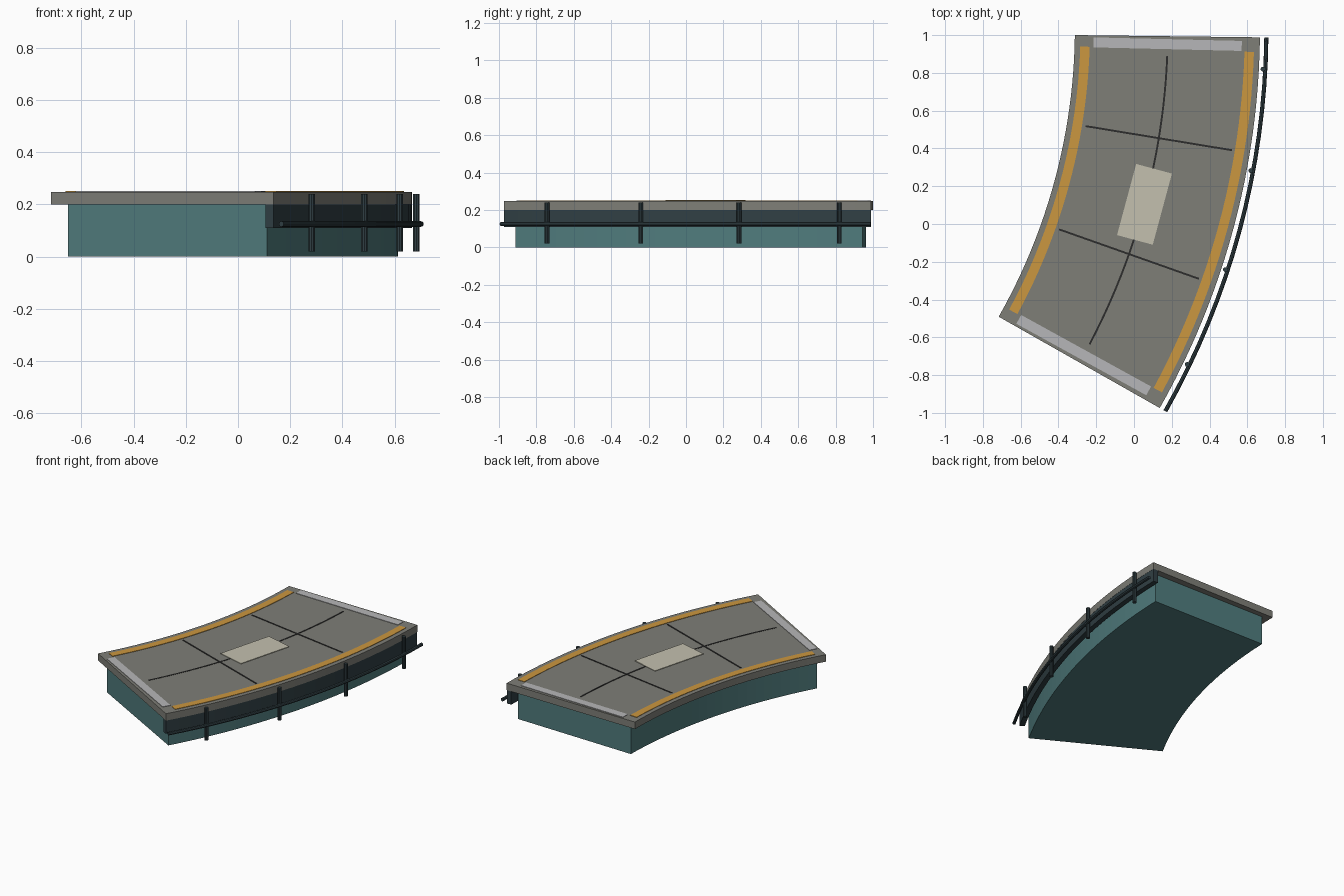
import bpy, bmesh
from math import radians, sin, cos, pi
from mathutils import Matrix

if "Cube" in bpy.data.objects:
    bpy.data.objects.remove(bpy.data.objects["Cube"])

CX, CY = -3.413, 1.038          # centre of the curve's arc
A0, A1 = -29.55, -0.7           # start and end angle of the platform
RM = 3.592                      # centre line radius


def mat(name, rgb):
    m = bpy.data.materials.new(name)
    m.diffuse_color = (*rgb, 1)
    m.use_nodes = True
    m.node_tree.nodes["Principled BSDF"].inputs["Base Color"].default_value = m.diffuse_color
    return m


concrete = mat("concrete", (0.21, 0.21, 0.185))
teal = mat("teal", (0.08, 0.20, 0.205))
dark = mat("dark_steel", (0.03, 0.05, 0.058))
orange = mat("orange", (0.60, 0.31, 0.05))
white = mat("pale_grey", (0.47, 0.47, 0.48))
cream = mat("cream", (0.55, 0.53, 0.43))
black = mat("joint_black", (0.025, 0.025, 0.025))


def polar(r, a, z=0.0):
    return (CX + r * cos(radians(a)), CY + r * sin(radians(a)), z)


def finish(bm, name, material):
    bmesh.ops.recalc_face_normals(bm, faces=bm.faces[:])
    me = bpy.data.meshes.new(name)
    bm.to_mesh(me)
    bm.free()
    ob = bpy.data.objects.new(name, me)
    bpy.context.collection.objects.link(ob)
    me.materials.append(material)
    return ob


def sweep(name, profile, a0, a1, material, seg=24):
    """Sweep a closed (radius, z) profile along the arc, with end caps."""
    bm = bmesh.new()
    rings = [[bm.verts.new(polar(r, a0 + (a1 - a0) * i / seg, z)) for r, z in profile]
             for i in range(seg + 1)]
    n = len(profile)
    for p, q in zip(rings, rings[1:]):
        for j in range(n):
            bm.faces.new((p[j], p[(j + 1) % n], q[(j + 1) % n], q[j]))
    bm.faces.new(rings[0])
    bm.faces.new(rings[-1])
    return finish(bm, name, material)


def arc_slab(name, r0, r1, z0, z1, a0, a1, material):
    return sweep(name, [(r0, z0), (r1, z0), (r1, z1), (r0, z1)], a0, a1, material)


def radial_box(name, a, length, width, z0, z1, material):
    """Straight box on the centre line, its length pointing along the radius."""
    bm = bmesh.new()
    bmesh.ops.create_cube(bm, size=1, matrix=Matrix.Translation(polar(RM, a, (z0 + z1) / 2))
                          @ Matrix.Rotation(radians(a), 4, 'Z')
                          @ Matrix.Diagonal((length, width, z1 - z0, 1)))
    return finish(bm, name, material)


# Main masses: base, deck and outer fascia
arc_slab("base", 3.157, 4.027, 0, 0.2, -28.95, -1.35, teal)
arc_slab("deck", 3.10, 4.08, 0.2, 0.248, A0, A1, concrete)
arc_slab("fascia", 4.045, 4.079, 0.11, 0.2, A0, A1, dark)

# Deck markings
arc_slab("inner_edge_stripe", 3.13, 3.18, 0.245, 0.251, -28.45, -1.8, orange)
arc_slab("outer_edge_stripe", 4.0, 4.05, 0.245, 0.251, -28.45, -1.8, orange)
arc_slab("centre_joint", RM - 0.005, RM + 0.005, 0.245, 0.250, -27.8, -2.36, black)
for i, a in enumerate((-19.47, -9.35)):
    radial_box(f"cross_joint_{i}", a, 0.785, 0.01, 0.245, 0.2505, black)
for i, a in enumerate((-28.83, -1.37)):
    radial_box(f"end_strip_{i}", a, 0.785, 0.053, 0.245, 0.251, white)
radial_box("centre_plate", -15.07, 0.196, 0.39, 0.245, 0.252, cream)

# Handrail following the outer edge, with posts
ring = [(4.114 + 0.011 * cos(k * pi / 4), 0.125 + 0.011 * sin(k * pi / 4)) for k in range(8)]
sweep("rail", ring, A0, A1, dark, 16)
for i in range(4):
    bm = bmesh.new()
    bmesh.ops.create_cone(bm, cap_ends=True, segments=10, radius1=0.013, radius2=0.013,
                          depth=0.22,
                          matrix=Matrix.Translation(polar(4.102, -25.74 + 7.563 * i, 0.13)))
    finish(bm, f"rail_post_{i}", dark)
